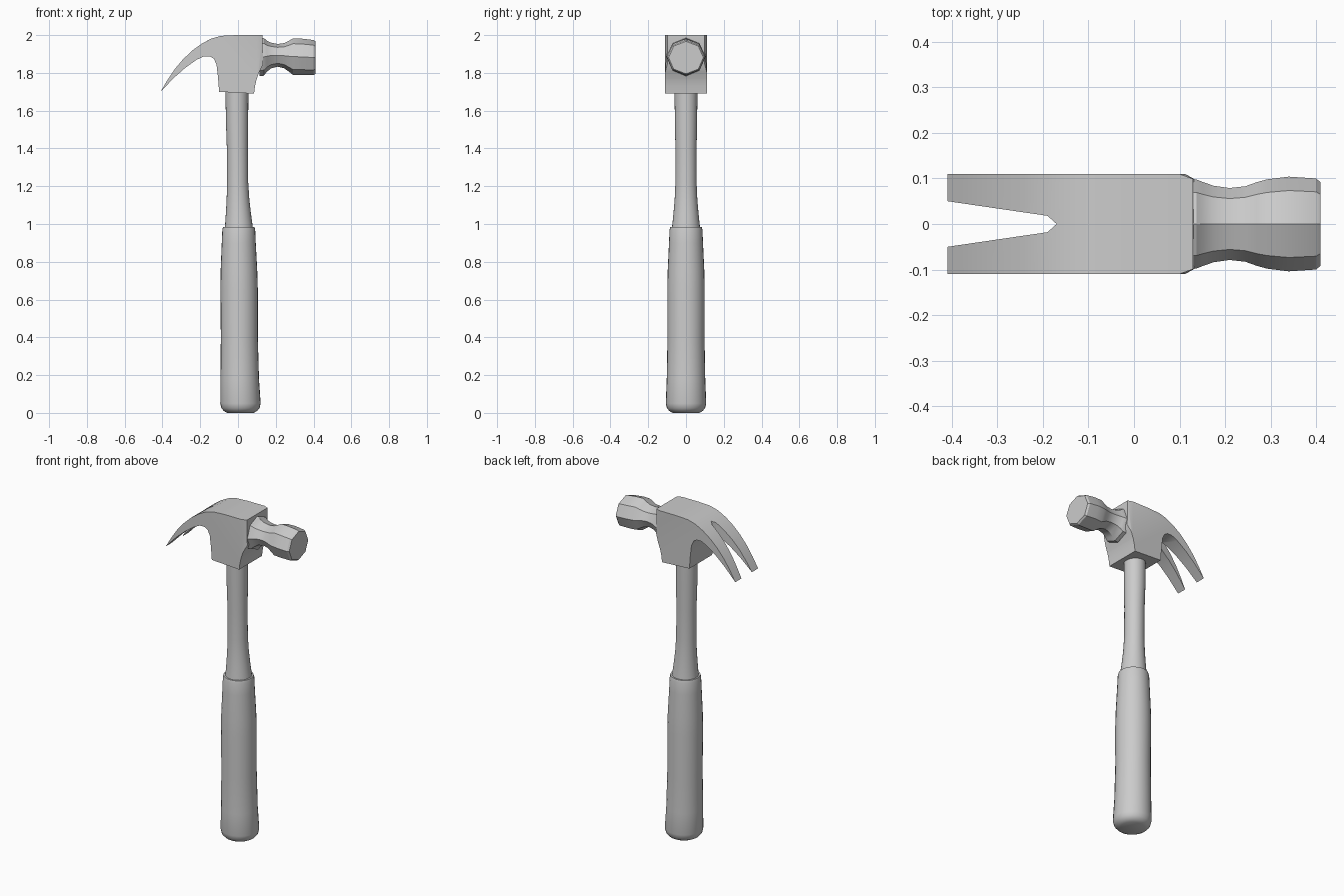
import bpy, bmesh, math

if "Cube" in bpy.data.objects:
    bpy.data.objects.remove(bpy.data.objects["Cube"])


def finish(name, bm):
    bmesh.ops.recalc_face_normals(bm, faces=bm.faces)
    mesh = bpy.data.meshes.new(name)
    bm.to_mesh(mesh)
    bm.free()
    ob = bpy.data.objects.new(name, mesh)
    bpy.context.collection.objects.link(ob)
    return ob


def smooth(ob, degrees=30):
    bpy.ops.object.select_all(action='DESELECT')
    ob.select_set(True)
    bpy.context.view_layer.objects.active = ob
    bpy.ops.object.shade_smooth_by_angle(angle=math.radians(degrees))


def loft(name, rings, sides, axis):
    """Capped tube through rings of (position along axis, centre offset, radius a, radius b)."""
    bm = bmesh.new()
    loops = []
    for t, c, ra, rb in rings:
        loop = []
        for i in range(sides):
            a = 2 * math.pi * i / sides
            u, v = ra * math.cos(a), rb * math.sin(a)
            loop.append(bm.verts.new((c + u, v, t) if axis == 'Z' else (t, u, c + v)))
        loops.append(loop)
    for p, q in zip(loops, loops[1:]):
        for i in range(sides):
            j = (i + 1) % sides
            bm.faces.new((p[i], p[j], q[j], q[i]))
    bm.faces.new(loops[0])
    bm.faces.new(loops[-1])
    ob = finish(name, bm)
    smooth(ob)
    return ob


def extrude(points, vec):
    """Prism from a flat outline."""
    bm = bmesh.new()
    face = bm.faces.new([bm.verts.new(p) for p in points])
    top = bmesh.ops.extrude_face_region(bm, geom=[face], use_keep_orig=True)
    bmesh.ops.translate(bm, vec=vec,
                        verts=[g for g in top['geom'] if isinstance(g, bmesh.types.BMVert)])
    return bm


# Rubber grip: rounded butt, slight taper to the shoulder
grip = [(0.0, 0.013, 0.07), (0.01, 0.013, 0.088), (0.025, 0.013, 0.101), (0.05, 0.013, 0.107),
        (0.18, 0.009, 0.102), (0.4, 0.007, 0.098), (0.65, 0.006, 0.099), (0.75, 0.005, 0.097),
        (0.9, 0.004, 0.09), (0.97, 0.004, 0.087), (0.985, 0.004, 0.083)]
loft("grip", [(z, c, r, r) for z, c, r in grip], 28, 'Z')

# Shaft
shaft = [(0.95, 0.004, 0.078), (1.0, 0.004, 0.072), (1.06, 0.002, 0.066), (1.13, 0.0, 0.06),
         (1.22, -0.002, 0.056), (1.4, -0.003, 0.056), (1.55, -0.005, 0.059), (1.75, -0.006, 0.061)]
loft("shaft", [(z, c, r, r) for z, c, r in shaft], 28, 'Z')

# Head body and claw: side outline extruded across y
outline = [(-0.41, 1.70), (-0.375, 1.76), (-0.335, 1.82), (-0.29, 1.873), (-0.24, 1.92),
           (-0.19, 1.956), (-0.14, 1.982), (-0.09, 1.996), (-0.01, 2.0), (0.13, 2.0),
           (0.132, 1.845), (0.112, 1.805), (0.098, 1.765), (0.09, 1.73), (0.085, 1.69),
           (-0.10, 1.70), (-0.106, 1.78), (-0.114, 1.845), (-0.128, 1.875), (-0.15, 1.888),
           (-0.18, 1.888), (-0.22, 1.869), (-0.28, 1.826), (-0.34, 1.773)]
bm = extrude([(x, -0.11, z) for x, z in outline], (0, 0.22, 0))
# Narrow the front corners where the neck begins
bmesh.ops.bisect_plane(bm, geom=bm.verts[:] + bm.edges[:] + bm.faces[:],
                       plane_co=(0.1, 0, 0), plane_no=(1, 0, 0))
for v in bm.verts:
    if v.co.x > 0.12:
        v.co.y *= 0.9
head = finish("claw_head", bm)

# Nail slot in the claw
half = [(-0.19, 0.018), (-0.30, 0.034), (-0.45, 0.056)]
slot = [(-0.17, 0)] + half + [(x, -y) for x, y in reversed(half)]
cutter = finish("slot_cutter", extrude([(x, y, 1.6) for x, y in slot], (0, 0, 0.5)))
cutter.hide_render = True
mod = head.modifiers.new("slot", 'BOOLEAN')
mod.operation = 'DIFFERENCE'
mod.solver = 'EXACT'
mod.object = cutter
bpy.context.view_layer.objects.active = head
bpy.ops.object.modifier_apply(modifier=mod.name)
bpy.data.objects.remove(cutter)
smooth(head)

# Octagonal neck and striking face
loft("striking_face", [(0.115, 1.885, 0.1, 0.102), (0.137, 1.885, 0.098, 0.1),
                       (0.152, 1.888, 0.092, 0.083), (0.175, 1.892, 0.084, 0.068),
                       (0.21, 1.893, 0.079, 0.06), (0.245, 1.891, 0.083, 0.067),
                       (0.27, 1.888, 0.092, 0.082), (0.292, 1.886, 0.098, 0.097),
                       (0.34, 1.885, 0.104, 0.096), (0.40, 1.881, 0.1, 0.093),
                       (0.41, 1.881, 0.092, 0.086)], 8, 'X')
